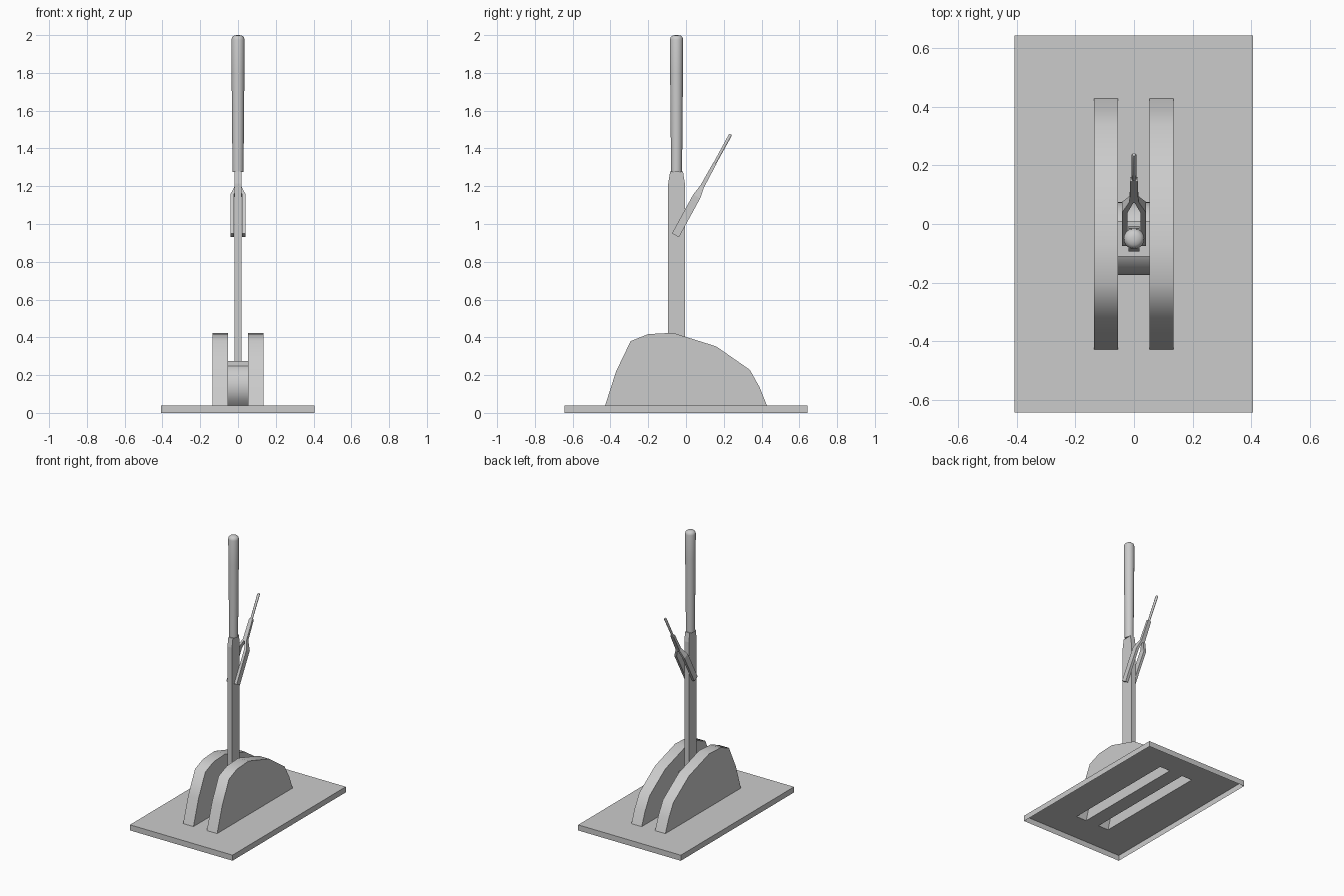
import bpy, bmesh, math
from mathutils import Vector

if "Cube" in bpy.data.objects:
    bpy.data.objects.remove(bpy.data.objects["Cube"])


def make(name, verts, faces, smooth=None):
    bm = bmesh.new()
    vs = [bm.verts.new(v) for v in verts]
    for f in faces:
        bm.faces.new([vs[i] for i in f])
    bmesh.ops.remove_doubles(bm, verts=bm.verts, dist=1e-5)
    bmesh.ops.recalc_face_normals(bm, faces=bm.faces)
    me = bpy.data.meshes.new(name)
    bm.to_mesh(me)
    bm.free()
    ob = bpy.data.objects.new(name, me)
    bpy.context.collection.objects.link(ob)
    if smooth:
        bpy.ops.object.select_all(action='DESELECT')
        ob.select_set(True)
        bpy.context.view_layer.objects.active = ob
        bpy.ops.object.shade_smooth_by_angle(angle=math.radians(smooth))
    return ob


def loft(name, rings, smooth=None, caps=True):
    n = len(rings[0])
    verts = [p for r in rings for p in r]
    faces = [(k * n + i, k * n + (i + 1) % n, (k + 1) * n + (i + 1) % n, (k + 1) * n + i)
             for k in range(len(rings) - 1) for i in range(n)]
    if caps:
        faces += [tuple(range(n)), tuple(range(len(verts) - n, len(verts)))]
    return make(name, verts, faces, smooth)


def open_prism(name, profile, x0, x1, smooth=None):
    # side profile in (y, z), extruded along x, left open underneath
    n = len(profile)
    verts = [(x, y, z) for x in (x0, x1) for y, z in profile]
    faces = [(i, i + 1, n + i + 1, n + i) for i in range(n - 1)]
    faces += [tuple(range(n)), tuple(range(n, 2 * n))]
    return make(name, verts, faces, smooth)


def rect(x0, x1, y0, y1, z):
    return [(x0, y0, z), (x1, y0, z), (x1, y1, z), (x0, y1, z)]


def circle(r, y, z, n=20):
    return [(r * math.cos(2 * math.pi * i / n), y + r * math.sin(2 * math.pi * i / n), z)
            for i in range(n)]


# Base plate: hollow underneath, with two slots opening into the cheeks
T = 0.04
verts, faces = [], []


def quad(pts):
    faces.append(tuple(range(len(verts), len(verts) + 4)))
    verts.extend(pts)


xs = [-0.408, -0.136, -0.054, 0.052, 0.134, 0.406]
ys = [-0.642, -0.428, 0.428, 0.642]
for i in range(5):
    for j in range(3):
        if not (j == 1 and i in (1, 3)):
            quad(rect(xs[i], xs[i + 1], ys[j], ys[j + 1], T))
    for y in (ys[0], ys[-1]):
        quad([(xs[i], y, 0), (xs[i + 1], y, 0), (xs[i + 1], y, T), (xs[i], y, T)])
for j in range(3):
    for x in (xs[0], xs[-1]):
        quad([(x, ys[j], 0), (x, ys[j + 1], 0), (x, ys[j + 1], T), (x, ys[j], T)])
make("base_plate", verts, faces)

# Pair of curved side cheeks
cheek = [(-0.428, T), (-0.37, 0.22), (-0.293, 0.38), (-0.2, 0.417), (-0.07, 0.424),
         (0.16, 0.352), (0.338, 0.228), (0.39, 0.135), (0.428, T)]
open_prism("cheek_left", cheek, xs[1], xs[2], 50)
open_prism("cheek_right", cheek, xs[3], xs[4], 50)

# Pivot drum between the cheeks, with the lever socket on top
C, R = -0.05, 0.125
start, end = math.radians(233), math.radians(-53)
drum = [(C + R * math.cos(start + (end - start) * i / 18),
         0.14 + R * math.sin(start + (end - start) * i / 18)) for i in range(19)]
open_prism("pivot_drum", drum, xs[2], xs[3], 30)
loft("lever_socket", [rect(xs[2], xs[3], -0.11, 0.01, z) for z in (0.24, 0.275)])

# Lever bar with tapered neck
loft("lever_bar", [rect(-0.018, 0.018, C - 0.044, C + 0.044, 0.26),
                   rect(-0.018, 0.018, C - 0.044, C + 0.044, 1.215),
                   rect(-0.018, 0.018, C - 0.034, C + 0.034, 1.278)])

# Rounded hand grip
loft("hand_grip", [circle(r, C, z) for r, z in
                   ((0.029, 1.275), (0.034, 1.8), (0.035, 1.975), (0.032, 1.988),
                    (0.022, 1.997), (0.008, 2.0))], 50)

# Release trigger: local coordinates (x, thickness t, distance s along the slanted axis)
origin = Vector((0, -0.056, 0.94))
along, across = Vector((0, 0.48, 0.877)), Vector((0, 0.877, -0.48))


def slanted(ring):
    return [origin + Vector((x, 0, 0)) + across * t + along * s for x, t, s in ring]


for side, sign in (("left", -1), ("right", 1)):
    loft("trigger_arm_" + side, [slanted(rect(sign * a, sign * b, -t, t, s)) for a, b, t, s in
         ((0.022, 0.041, 0.021, 0), (0.022, 0.041, 0.021, 0.235), (0, 0.015, 0.011, 0.295))])
loft("trigger_stem", [slanted(rect(-w, w, -t, t, s)) for w, t, s in
                      ((0.015, 0.011, 0.285), (0.013, 0.009, 0.435))])
loft("trigger_rod", [slanted(circle(r, 0, s, 10)) for r, s in
                     ((0.008, 0.43), (0.009, 0.602), (0.006, 0.61))], 40)
